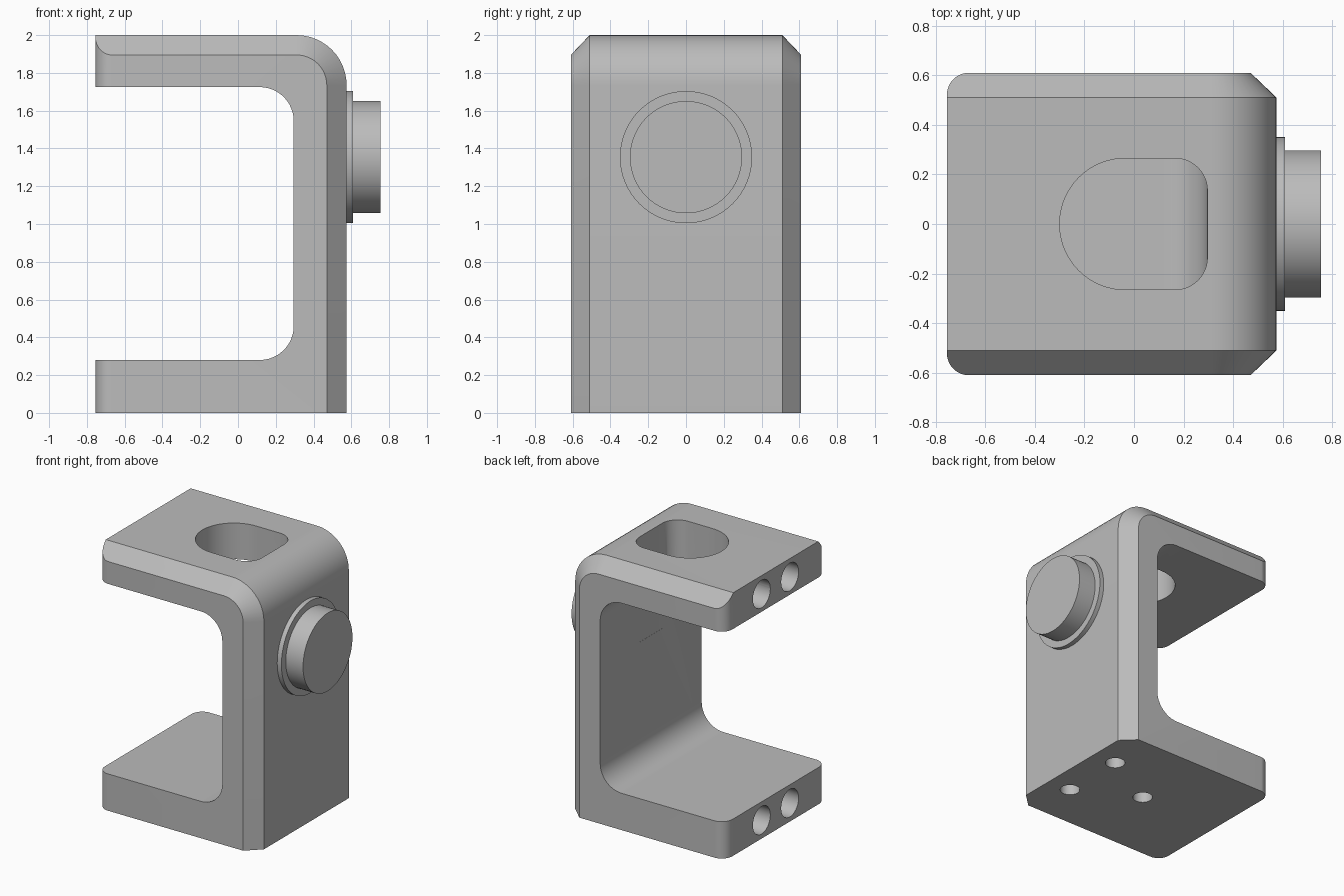
import bpy, bmesh
from math import sin, cos, pi, radians
from mathutils import Matrix

if "Cube" in bpy.data.objects:
    bpy.data.objects.remove(bpy.data.objects["Cube"])

grey = bpy.data.materials.new("satin_grey")
grey.use_nodes = True
colour = (0.5, 0.5, 0.5, 1)
grey.diffuse_color = colour
grey.node_tree.nodes["Principled BSDF"].inputs["Base Color"].default_value = colour

BACK, HALF, CHAMFER = -0.755, 0.61, 0.105


def arc(cx, cy, r, start, end, steps=12):
    angles = [radians(start + (end - start) * i / steps) for i in range(steps + 1)]
    return [(cx + r * cos(a), cy + r * sin(a)) for a in angles]


def loft(name, rings):
    """Skin matching closed rings and cap both ends."""
    bm = bmesh.new()
    loops = [[bm.verts.new(p) for p in ring] for ring in rings]
    n = len(loops[0])
    for a, b in zip(loops, loops[1:]):
        for i in range(n):
            j = (i + 1) % n
            bm.faces.new((a[i], a[j], b[j], b[i]))
    bm.faces.new(loops[0][::-1])
    bm.faces.new(loops[-1])
    bmesh.ops.recalc_face_normals(bm, faces=bm.faces)
    return finish(name, bm)


def finish(name, bm):
    mesh = bpy.data.meshes.new(name)
    bm.to_mesh(mesh)
    bm.free()
    mesh.materials.append(grey)
    obj = bpy.data.objects.new(name, mesh)
    bpy.context.collection.objects.link(obj)
    return obj


def prism(name, outline, z0, z1):
    return loft(name, [[(x, y, z) for x, y in outline] for z in (z0, z1)])


def cylinder(name, centre, radius, depth, axis, segments=32):
    bm = bmesh.new()
    turn = Matrix.Rotation(pi / 2, 4, 'Y') if axis == 'X' else Matrix()
    bmesh.ops.create_cone(bm, cap_ends=True, segments=segments, radius1=radius,
                          radius2=radius, depth=depth,
                          matrix=Matrix.Translation(centre) @ turn)
    return finish(name, bm)


def select_only(obj):
    bpy.ops.object.select_all(action='DESELECT')
    obj.select_set(True)
    bpy.context.view_layer.objects.active = obj


def cut(target, tool, operation='DIFFERENCE'):
    mod = target.modifiers.new("cut", 'BOOLEAN')
    mod.operation, mod.solver, mod.object = operation, 'EXACT', tool
    select_only(target)
    bpy.ops.object.modifier_apply(modifier=mod.name)
    bpy.data.objects.remove(tool)


def smooth(obj):
    select_only(obj)
    bpy.ops.object.shade_smooth_by_angle(angle=radians(25))


# C-shaped bracket: outer edge is inset on the two side faces to form the chamfer
def bracket_ring(y, inset):
    outer = [(BACK, 2 - inset)] + arc(0.31, 1.735, 0.265 - inset, 90, 0) + [(0.575 - inset, 0)]
    inner = [(BACK, 0), (BACK, 0.28)] + arc(0.115, 0.46, 0.18, -90, 0)
    inner += arc(0.115, 1.545, 0.18, 0, 90) + [(BACK, 1.725)]
    return [(x, y, z) for x, z in outer + inner]


flat = HALF - 0.1
bracket = loft("bracket", [bracket_ring(-HALF, CHAMFER), bracket_ring(-flat, 0),
                           bracket_ring(flat, 0), bracket_ring(HALF, CHAMFER)])

# Rounded corners on the free ends of both arms
r = 0.09
side = HALF + 0.0004
plan = [(1, -side), (1, side)] + arc(BACK + r, side - r, r, 90, 180)
plan += arc(BACK + r, r - side, r, 180, 270)
cut(bracket, prism("corner_tool", plan, -0.5, 2.5), 'INTERSECT')

# Window through the top arm: round at one end, square with soft corners at the other
w, c = 0.265, 0.13
window = arc(-0.035, 0, w, 90, 270, 32)
window += arc(0.296 - c, c - w, c, -90, 0) + arc(0.296 - c, w - c, c, 0, 90)
cut(bracket, prism("window_tool", window, 1.2, 2.5))

# Blind holes in the arm ends
for z in (0.14, 1.86):
    for y in (-0.17, 0.17):
        cut(bracket, cylinder("end_hole_tool", (BACK, y, z), 0.105, 0.6, 'X'))

# Blind mounting holes underneath
for x, y in ((0.385, 0.25), (0.385, -0.25), (-0.08, 0)):
    cut(bracket, cylinder("base_hole_tool", (x, y, 0), 0.07, 0.4, 'Z'))
smooth(bracket)

# Round knob and its collar on the outer wall
for name, radius, x0, x1 in (("knob_collar", 0.35, 0.56, 0.61), ("knob", 0.297, 0.6, 0.755)):
    smooth(cylinder(name, ((x0 + x1) / 2, 0, 1.354), radius, x1 - x0, 'X', 64))
